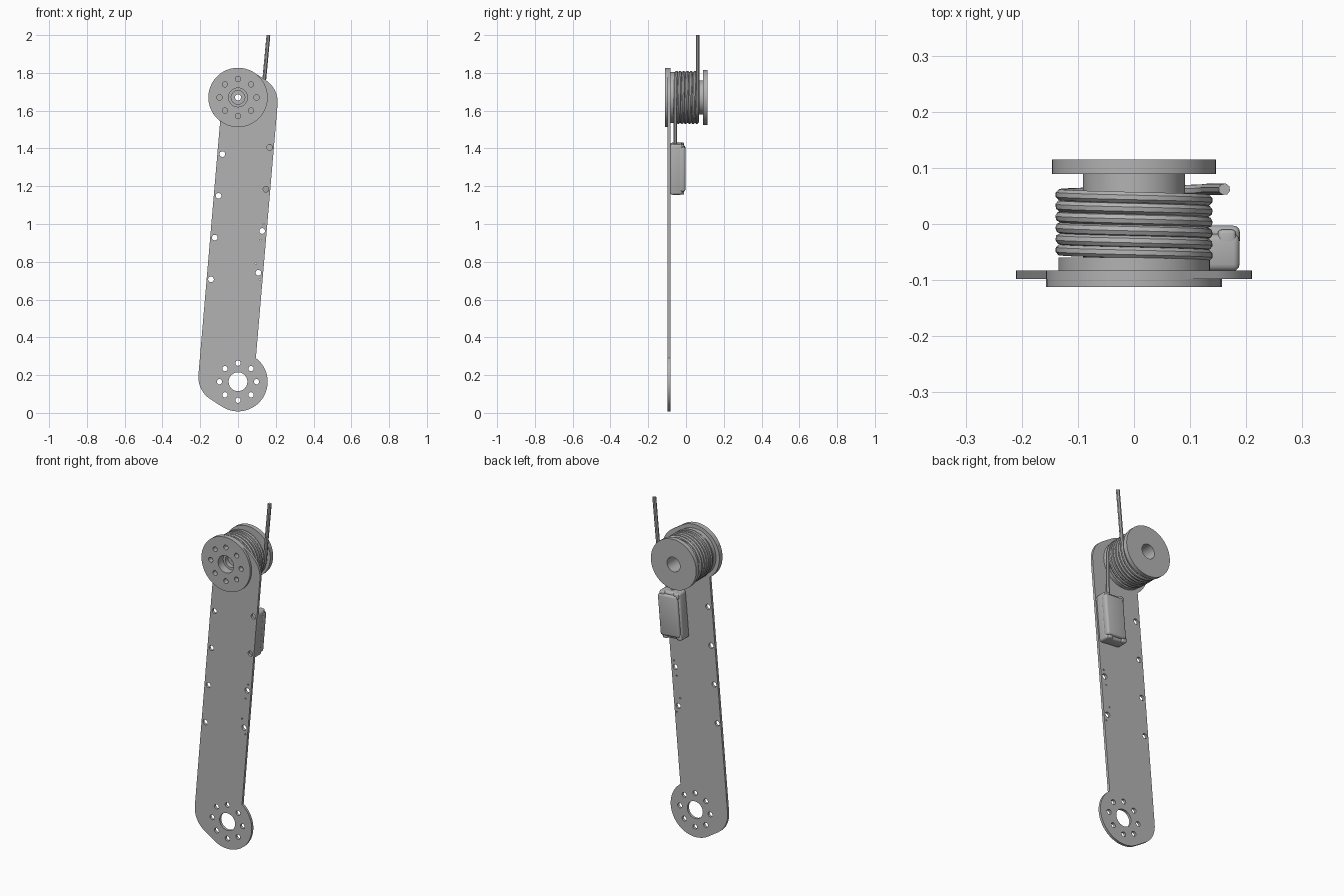
import bpy, bmesh
from math import sin, cos, radians, pi
from mathutils import Matrix, Vector

cube = bpy.data.objects.get("Cube")
if cube:
    bpy.data.objects.remove(cube, do_unlink=True)

grey = bpy.data.materials.new("plain grey")
grey.use_nodes = True
grey.diffuse_color = (0.45, 0.45, 0.45, 1)
grey.node_tree.nodes["Principled BSDF"].inputs["Base Color"].default_value = (0.45, 0.45, 0.45, 1)

LOW, HIGH = 0.165, 1.67          # heights of the two pivots
MID = (LOW + HIGH) / 2
TILT = radians(4.9)              # lean of the arm edges


def arc(cx, cz, r, start, end, steps):
    angles = [radians(start + (end - start) * i / steps) for i in range(steps + 1)]
    return [(cx + r * cos(a), cz + r * sin(a)) for a in angles]


def hole(cx, cz, r):
    return arc(cx, cz, r, 0, 345, 23)


def bolt_circle(cz):
    return [hole(0.098 * cos(k * pi / 4), cz + 0.098 * sin(k * pi / 4), 0.014) for k in range(8)]


def finish(obj, smooth=True):
    obj.data.materials.clear()
    obj.data.materials.append(grey)
    bpy.ops.object.select_all(action="DESELECT")
    obj.select_set(True)
    bpy.context.view_layer.objects.active = obj
    if obj.type == "CURVE":
        bpy.ops.object.convert(target="MESH")
        obj = bpy.context.object
    if smooth:
        bpy.ops.object.shade_smooth_by_angle(angle=radians(35))
    return obj


def curve_object(name, loops, closed):
    data = bpy.data.curves.new(name, "CURVE")
    for points in loops:
        spline = data.splines.new("POLY")
        spline.points.add(len(points) - 1)
        for p, co in zip(spline.points, points):
            p.co = (*co, 1)
        spline.use_cyclic_u = closed
    obj = bpy.data.objects.new(name, data)
    bpy.context.collection.objects.link(obj)
    return obj


def plate(name, loops, y0, y1):
    """Flat sheet in the xz plane; first loop is the outline, the rest are holes."""
    obj = curve_object(name, [[(x, z, 0) for x, z in loop] for loop in loops], True)
    obj.data.dimensions = "2D"
    obj.data.fill_mode = "BOTH"
    obj.data.extrude = (y1 - y0) / 2
    obj.rotation_euler.x = pi / 2
    obj.location.y = (y0 + y1) / 2
    return finish(obj)


def lathe(name, profile, cz, steps=64):
    """Closed (radius, y) profile turned around the y axis."""
    bm = bmesh.new()
    verts = [bm.verts.new((r, y, 0)) for r, y in profile]
    edges = [bm.edges.new((verts[i - 1], verts[i])) for i in range(len(verts))]
    bmesh.ops.spin(bm, geom=verts + edges, cent=(0, 0, 0), axis=(0, 1, 0),
                   angle=2 * pi, steps=steps, use_merge=True)
    bmesh.ops.remove_doubles(bm, verts=bm.verts, dist=0.0001)
    bmesh.ops.recalc_face_normals(bm, faces=bm.faces)
    mesh = bpy.data.meshes.new(name)
    bm.to_mesh(mesh)
    bm.free()
    obj = bpy.data.objects.new(name, mesh)
    bpy.context.collection.objects.link(obj)
    obj.location.z = cz
    return finish(obj)


def box(name, x0, x1, y0, y1, z0, z1, bevel):
    """Bevelled block, given relative to the tilted housing centre."""
    bm = bmesh.new()
    bmesh.ops.create_cube(bm, size=1)
    size = Matrix.Diagonal((x1 - x0, y1 - y0, z1 - z0, 1))
    move = Matrix.Translation(((x0 + x1) / 2, (y0 + y1) / 2, (z0 + z1) / 2))
    bmesh.ops.transform(bm, matrix=move @ size, verts=bm.verts)
    bmesh.ops.bevel(bm, geom=bm.edges[:], offset=bevel, segments=3, profile=0.5, affect="EDGES")
    mesh = bpy.data.meshes.new(name)
    bm.to_mesh(mesh)
    bm.free()
    obj = bpy.data.objects.new(name, mesh)
    bpy.context.collection.objects.link(obj)
    obj.location = (0.11, 0, 1.293)
    obj.rotation_euler.y = TILT
    return finish(obj)


# Arm plate: half the outline, repeated by a half turn about its middle
half = arc(0, LOW, 0.157, 53, -123, 44) + arc(-0.07, 0.19, 0.14, 237, 175, 16)
outline = half + [(-x, 2 * MID - z) for x, z in half]
holes = [hole(0, LOW, 0.05), hole(0, HIGH, 0.05)] + bolt_circle(LOW) + bolt_circle(HIGH)
for k in range(4):
    holes.append(hole(-0.083 - 0.02 * k, 1.37 - 0.221 * k, 0.015))
    holes.append(hole(0.168 - 0.02 * k, 1.405 - 0.221 * k, 0.015))
for x, z in ((0.118, 0.915), (0.135, 1.0), (0.095, 0.79), (0.116, 0.705)):
    holes.append(hole(x, z, 0.004))
plate("arm_plate", [outline] + holes, -0.098, -0.083)

# Front disc with its ring of bolt holes
plate("front_disc", [arc(0, HIGH, 0.157, 0, 355, 71), hole(0, HIGH, 0.05)] + bolt_circle(HIGH),
      -0.112, -0.098)

# Spool: stepped bore, seat, drum and back flange
lathe("spool", [(0.05, -0.083), (0.135, -0.083), (0.135, -0.06), (0.091, -0.06),
                (0.091, 0.089), (0.146, 0.089), (0.146, 0.115), (0.042, 0.115),
                (0.042, 0.0), (0.016, 0.0), (0.016, -0.04), (0.036, -0.04),
                (0.036, -0.065), (0.05, -0.065)], HIGH)

# Rope: up from the housing, six turns around the drum, then away upward
R, TURNS, STEPS = 0.13, 6, 48
path = [(0.125, -0.058, 1.4)]
for i in range(TURNS * STEPS):
    a = 2 * pi * i / STEPS - 0.03
    path.append((R * cos(a), -0.056 + 0.118 * i / (TURNS * STEPS), HIGH + R * sin(a)))
path += [(0.1295, 0.062, 1.66), (0.161, 0.062, 2.0)]
rope = curve_object("rope", [path], False)
rope.data.dimensions = "3D"
rope.data.bevel_depth = 0.0105
rope.data.bevel_resolution = 2
rope.data.use_fill_caps = True
finish(rope)

# Housing clipped to the back of the arm
box("housing_body", -0.065, 0.068, -0.084, -0.018, -0.134, 0.134, 0.012)
box("housing_cover", -0.055, 0.07, -0.04, -0.003, -0.118, 0.12, 0.012)
for z in (-0.118, 0.118):
    for x in (-0.045, 0.045):
        box("housing_lug", x - 0.016, x + 0.016, -0.045, -0.01, z - 0.016, z + 0.016, 0.007)
